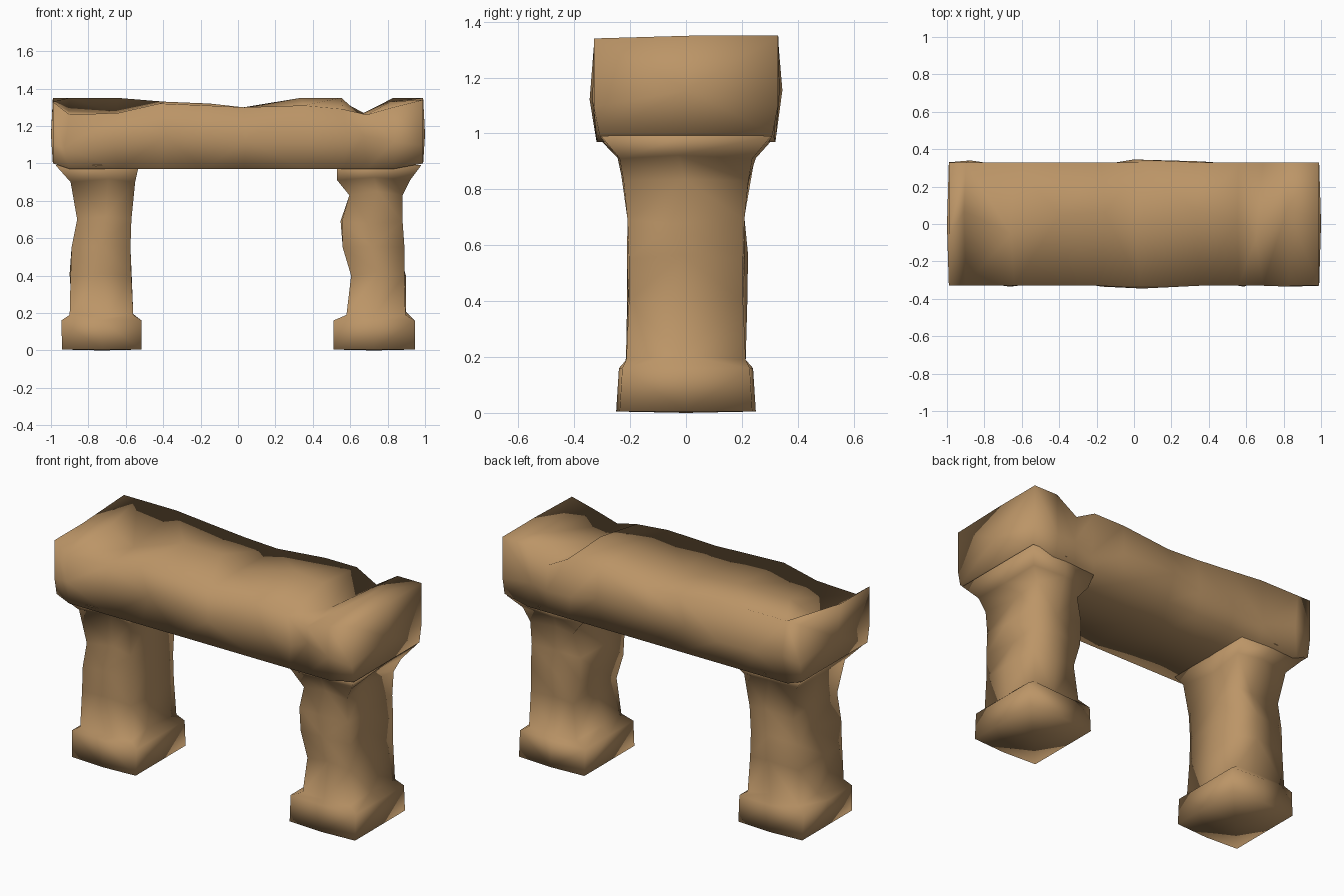
import bpy, bmesh, random

random.seed(4)
stone = bpy.data.materials.new("tan stone")
stone.diffuse_color = (0.50, 0.30, 0.135, 1)


def loft(name, rings, cap_push):
    """Skin a list of equal rings, closing each end with a fan around a centre point."""
    bm = bmesh.new()
    rows = [[bm.verts.new(p) for p in ring] for ring in rings]
    n = len(rows[0])
    for a, b in zip(rows, rows[1:]):
        for i in range(n):
            j = (i + 1) % n
            quad = (a[i], a[j], b[j], b[i])
            # alternate the diagonal for a chipped look
            k = random.randint(0, 1)
            q = quad[k:] + quad[:k]
            bm.faces.new((q[0], q[1], q[2]))
            bm.faces.new((q[0], q[2], q[3]))
    for row, push in ((rows[0], cap_push[0]), (rows[-1], cap_push[1])):
        c = bm.verts.new([sum(v.co[k] for v in row) / n + push[k] for k in range(3)])
        for i in range(n):
            bm.faces.new((row[i], row[(i + 1) % n], c))
    bmesh.ops.recalc_face_normals(bm, faces=bm.faces)
    me = bpy.data.meshes.new(name)
    bm.to_mesh(me)
    bm.free()
    me.materials.append(stone)
    for p in me.polygons:
        p.use_smooth = True
    ob = bpy.data.objects.new(name, me)
    bpy.context.collection.objects.link(ob)
    return ob


# Lintel stations: x, top height at front / middle / back, front bulge, back bulge
lintel = [
    (-0.99, 1.33, 1.33, 1.35, 0.33, 0.33),
    (-0.90, 1.26, 1.28, 1.35, 0.30, 0.34),
    (-0.64, 1.27, 1.27, 1.35, 0.335, 0.31),
    (-0.42, 1.32, 1.33, 1.33, 0.30, 0.33),
    (-0.18, 1.31, 1.32, 1.31, 0.335, 0.31),
    (0.03, 1.30, 1.29, 1.30, 0.345, 0.345),
    (0.35, 1.31, 1.35, 1.33, 0.30, 0.335),
    (0.56, 1.29, 1.35, 1.33, 0.335, 0.30),
    (0.69, 1.26, 1.26, 1.26, 0.30, 0.33),
    (0.83, 1.30, 1.33, 1.35, 0.335, 0.31),
    (0.99, 1.34, 1.35, 1.35, 0.33, 0.33),
]
rings = []
for x, f, m, b, bf, bb in lintel:
    end = abs(x) > 0.95
    low = 1.00 if end else 0.97
    s = 0.97 if end else 1.0
    jx = lambda: 0 if end else random.uniform(-0.04, 0.04)
    rings.append([
        (x, -0.32 * s, low), (x + jx(), -bf, 1.12 + random.uniform(-0.04, 0.04)),
        (x, -0.33, f), (x + jx(), random.uniform(-0.08, 0.08), m), (x, 0.33, b),
        (x + jx(), bb, 1.12 + random.uniform(-0.04, 0.04)),
        (x, 0.32 * s, low), (x, 0, low),
    ])
loft("lintel", rings, ((-0.01, 0, 0), (0.01, 0, 0)))

# Leg stations: z, outer x, inner x, half depth
left_leg = [
    (0.005, 0.94, 0.515, 0.25), (0.16, 0.945, 0.515, 0.24), (0.19, 0.90, 0.56, 0.225),
    (0.40, 0.895, 0.57, 0.215), (0.55, 0.89, 0.575, 0.215), (0.70, 0.86, 0.57, 0.22),
    (0.90, 0.895, 0.55, 0.245), (0.99, 0.975, 0.53, 0.32),
]
right_leg = [
    (0.005, 0.945, 0.51, 0.25), (0.16, 0.945, 0.51, 0.24), (0.19, 0.895, 0.58, 0.225),
    (0.40, 0.89, 0.605, 0.215), (0.55, 0.89, 0.56, 0.215), (0.69, 0.88, 0.555, 0.22),
    (0.83, 0.88, 0.595, 0.235), (0.91, 0.92, 0.53, 0.25), (0.99, 0.98, 0.53, 0.32),
]
for name, side, table in (("left_leg", -1, left_leg), ("right_leg", 1, right_leg)):
    rings = []
    for z, xo, xi, d in table:
        shaft = 0.17 < z < 0.95
        j = lambda a: random.uniform(-a, 0.01) if shaft else 0
        jz = lambda: random.uniform(-0.02, 0.02) if shaft else 0
        mid = (xo + xi) / 2
        xo, xi = side * xo, side * xi
        rings.append([
            (xo, -d * 0.95, z), (side * (mid + j(0.04)), -d - j(0.03), z + jz()),
            (xi, -d * 0.95, z), (xi - side * j(0.02), j(0.06), z + jz()),
            (xi, d * 0.95, z), (side * (mid + j(0.04)), d + j(0.03), z + jz()),
            (xo, d * 0.95, z), (xo + side * j(0.05), j(0.06), z + jz()),
        ])
    loft(name, rings, ((0, 0, -0.005), (0, 0, 0.02)))
